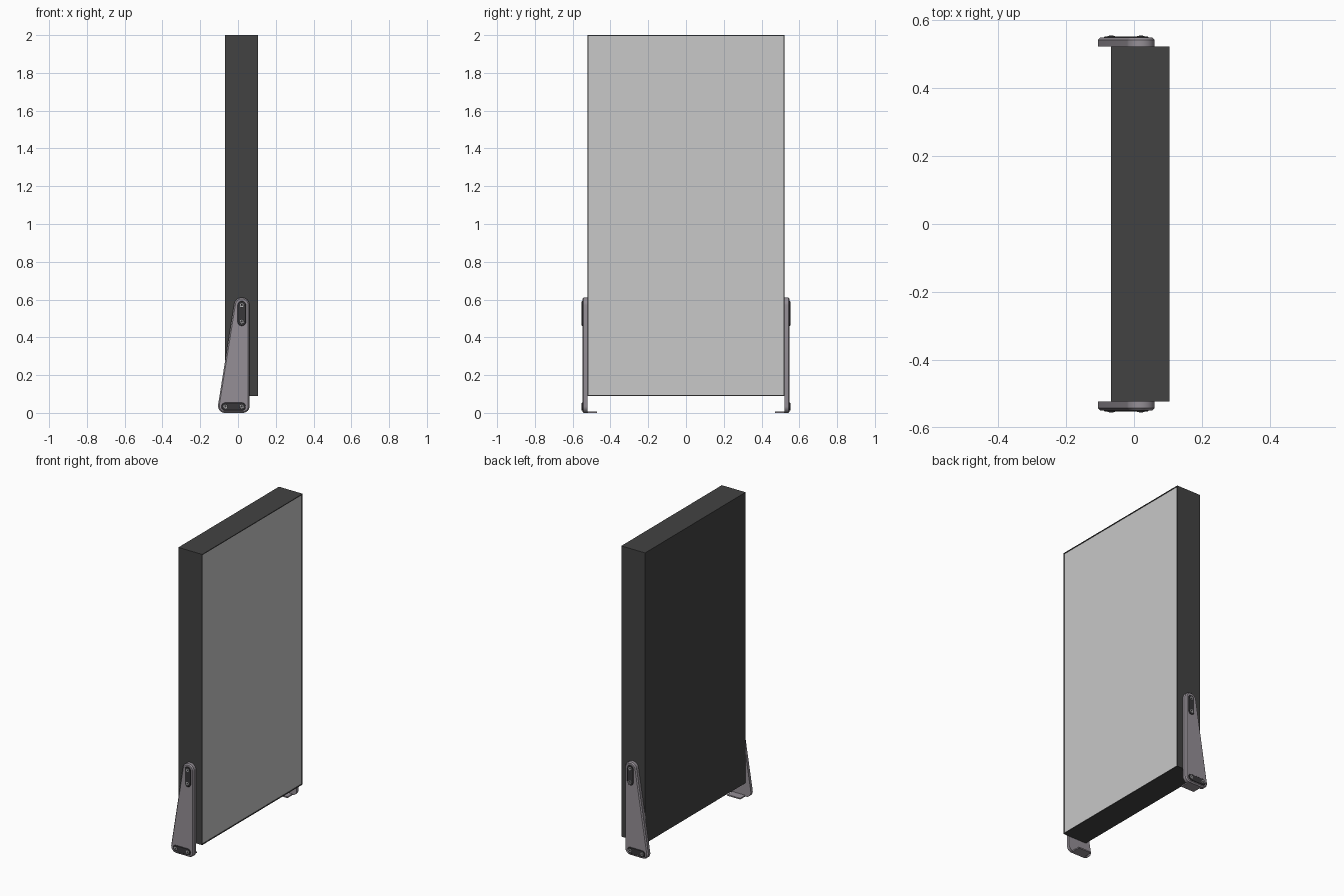
import bpy, bmesh, math

if "Cube" in bpy.data.objects:
    bpy.data.objects.remove(bpy.data.objects["Cube"])


def material(name, rgb):
    m = bpy.data.materials.new(name)
    m.diffuse_color = (*rgb, 1)
    m.use_nodes = True
    m.node_tree.nodes["Principled BSDF"].inputs["Base Color"].default_value = m.diffuse_color
    return m


CASE = material("case charcoal", (0.055, 0.055, 0.055))
SCREEN = material("screen grey", (0.58, 0.58, 0.58))
METAL = material("bracket grey", (0.30, 0.275, 0.305))
DARK = material("pad black", (0.04, 0.038, 0.042))
STEEL = material("bolt steel", (0.55, 0.55, 0.56))


def finish(bm, name, mats, smooth=False):
    bmesh.ops.recalc_face_normals(bm, faces=bm.faces)
    me = bpy.data.meshes.new(name)
    bm.to_mesh(me)
    bm.free()
    for m in mats:
        me.materials.append(m)
    ob = bpy.data.objects.new(name, me)
    bpy.context.collection.objects.link(ob)
    if smooth:
        bpy.ops.object.select_all(action='DESELECT')
        ob.select_set(True)
        bpy.context.view_layer.objects.active = ob
        bpy.ops.object.shade_smooth_by_angle(angle=math.radians(30))
    return ob


def box(bm, lo, hi):
    verts = bmesh.ops.create_cube(bm, size=1)["verts"]
    for v in verts:
        for i in range(3):
            v.co[i] = (lo[i] + hi[i]) / 2 + v.co[i] * (hi[i] - lo[i])


def rounded_plate(name, mat, side, circles, y0, y1, chamfer, n=32):
    """Plate in the xz plane wrapped around circles (x, z, r), outer rim chamfered."""
    bm = bmesh.new()
    for y, inset in ((y0, 0), (y1 - chamfer, 0), (y1, chamfer)):
        for x, z, r in circles:
            for k in range(n):
                a = 2 * math.pi * k / n
                bm.verts.new((x + (r - inset) * math.cos(a), side * y,
                              z + (r - inset) * math.sin(a)))
    bmesh.ops.convex_hull(bm, input=bm.verts)
    loose = [v for v in bm.verts if not v.link_faces]
    bmesh.ops.delete(bm, geom=loose, context='VERTS')
    bmesh.ops.dissolve_limit(bm, angle_limit=math.radians(1),
                             verts=bm.verts, edges=bm.edges)
    return finish(bm, name, [mat], True)


# Display case with a recessed screen on the +x side
bm = bmesh.new()
box(bm, (-0.068, -0.522, 0.09), (0.105, 0.522, 2.0))
bm.normal_update()
front = max(bm.faces, key=lambda f: f.calc_center_median().x)
bmesh.ops.inset_region(bm, faces=[front], thickness=0.008, depth=0)
bmesh.ops.inset_region(bm, faces=[front], thickness=0.0005, depth=-0.003)
front.material_index = 1
finish(bm, "display_panel", [CASE, SCREEN])

for side, label in ((-1, "front"), (1, "back")):
    # Tapered side bracket
    rounded_plate(label + "_bracket", METAL, side,
                  [(0.02, 0.57, 0.041), (-0.069, 0.037, 0.037), (0.026, 0.035, 0.035)],
                  0.522, 0.549, 0.007)
    # Foot flange turned in under the case
    bm = bmesh.new()
    ys = sorted((side * 0.47, side * 0.54))
    box(bm, (-0.065, ys[0], 0.0), (0.03, ys[1], 0.008))
    finish(bm, label + "_foot_flange", [METAL])
    # Dark bolt pads at the top and bottom of the bracket
    for part, a, b, r in (("upper", (0.02, 0.57), (0.02, 0.483), 0.022),
                          ("lower", (-0.067, 0.033), (0.02, 0.033), 0.021)):
        rounded_plate(f"{label}_{part}_pad", DARK, side, [(*a, r), (*b, r)],
                      0.546, 0.552, 0.002)
        for i, (x, z) in enumerate((a, b)):
            rounded_plate(f"{label}_{part}_bolt_{i}", STEEL, side, [(x, z, 0.011)],
                          0.550, 0.554, 0.001, 16)
            rounded_plate(f"{label}_{part}_bolt_socket_{i}", DARK, side, [(x, z, 0.006)],
                          0.553, 0.5545, 0.0003, 6)
